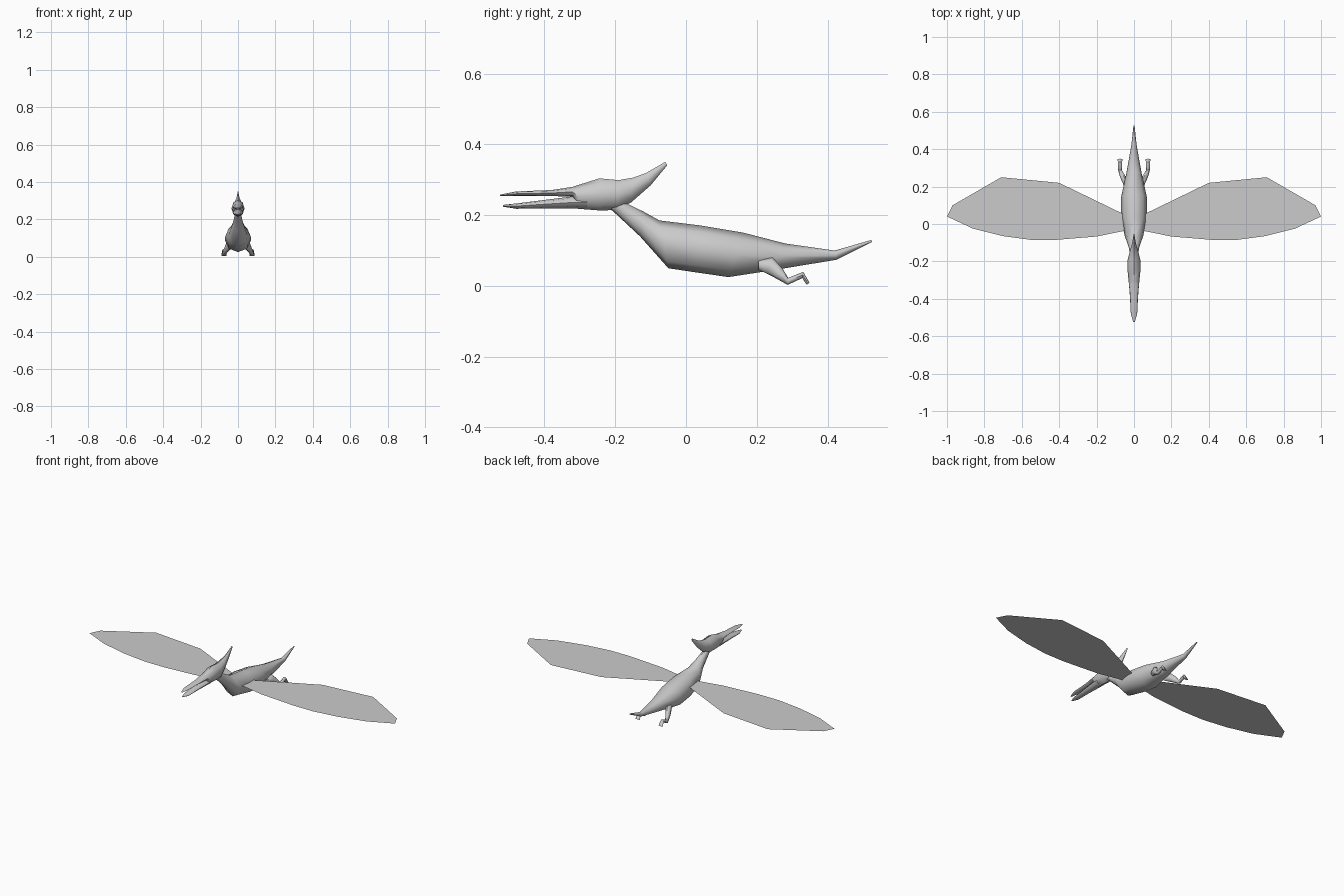
import bpy, bmesh, math
from mathutils import Vector

if "Cube" in bpy.data.objects:
    bpy.data.objects.remove(bpy.data.objects["Cube"])

grey = bpy.data.materials.new("hide_grey")
grey.diffuse_color = (0.6, 0.6, 0.6, 1)
grey.use_nodes = True
grey.node_tree.nodes["Principled BSDF"].inputs["Base Color"].default_value = grey.diffuse_color


def finish(name, bm, smooth=True):
    bmesh.ops.recalc_face_normals(bm, faces=bm.faces)
    mesh = bpy.data.meshes.new(name)
    bm.to_mesh(mesh)
    bm.free()
    mesh.materials.append(grey)
    obj = bpy.data.objects.new(name, mesh)
    bpy.context.collection.objects.link(obj)
    if smooth:
        bpy.ops.object.select_all(action='DESELECT')
        obj.select_set(True)
        bpy.context.view_layer.objects.active = obj
        bpy.ops.object.shade_smooth_by_angle(angle=math.radians(50))
    return obj


def loft(name, stations, sides=8):
    """Skin rings; each station is centre x, top (y, z), bottom (y, z), half width."""
    bm = bmesh.new()
    rings = []
    for cx, top, bot, hw in stations:
        t, b = Vector((cx, *top)), Vector((cx, *bot))
        mid, up = (t + b) / 2, (t - b) / 2
        ring = []
        for i in range(sides):
            a = 2 * math.pi * i / sides
            ring.append(bm.verts.new(mid + up * math.cos(a) + Vector((hw * math.sin(a), 0, 0))))
        rings.append(ring)
    for r, s in zip(rings, rings[1:]):
        for i in range(sides):
            j = (i + 1) % sides
            bm.faces.new((r[i], r[j], s[j], s[i]))
    bm.faces.new(rings[0])
    bm.faces.new(rings[-1])
    return finish(name, bm)


# Neck, torso and tail
loft("body", [
    (0, (-0.18, 0.245), (-0.225, 0.225), 0.017),
    (0, (-0.165, 0.232), (-0.205, 0.21), 0.018),
    (0, (-0.12, 0.21), (-0.13, 0.14), 0.028),
    (0, (-0.075, 0.185), (-0.05, 0.05), 0.05),
    (0, (0.04, 0.171), (0.03, 0.038), 0.07),
    (0, (0.16, 0.151), (0.12, 0.025), 0.07),
    (0, (0.28, 0.12), (0.25, 0.045), 0.042),
    (0, (0.42, 0.1), (0.425, 0.074), 0.014),
    (0, (0.524, 0.13), (0.526, 0.124), 0.003)])

# Upper beak, skull and swept-back crest
loft("head", [
    (0, (-0.525, 0.258), (-0.525, 0.254), 0.004),
    (0, (-0.48, 0.267), (-0.48, 0.254), 0.017),
    (0, (-0.38, 0.271), (-0.38, 0.254), 0.021),
    (0, (-0.32, 0.28), (-0.32, 0.252), 0.027),
    (0, (-0.305, 0.285), (-0.305, 0.218), 0.029),
    (0, (-0.245, 0.304), (-0.24, 0.213), 0.035),
    (0, (-0.19, 0.299), (-0.195, 0.215), 0.034),
    (0, (-0.15, 0.306), (-0.155, 0.236), 0.024),
    (0, (-0.113, 0.319), (-0.1, 0.284), 0.011),
    (0, (-0.058, 0.351), (-0.053, 0.341), 0.002)])

# Lower beak
loft("lower_beak", [
    (0, (-0.517, 0.229), (-0.517, 0.224), 0.004),
    (0, (-0.48, 0.233), (-0.48, 0.218), 0.017),
    (0, (-0.4, 0.243), (-0.4, 0.219), 0.021),
    (0, (-0.32, 0.253), (-0.32, 0.219), 0.027),
    (0, (-0.28, 0.253), (-0.28, 0.218), 0.028)])

# Legs: x, y, z, radius and half width along the limb
limb = [
    (0.040, 0.205, 0.060, 0.014, 0.014),
    (0.050, 0.235, 0.058, 0.024, 0.018),
    (0.064, 0.262, 0.036, 0.017, 0.014),
    (0.075, 0.288, 0.013, 0.010, 0.010),
    (0.075, 0.330, 0.031, 0.009, 0.010),
    (0.075, 0.345, 0.006, 0.005, 0.014)]
for side, label in ((-1, "left_leg"), (1, "right_leg")):
    stations = []
    for k, (x, y, z, r, hw) in enumerate(limb):
        a, b = limb[max(k - 1, 0)], limb[min(k + 1, len(limb) - 1)]
        d = Vector((b[1] - a[1], b[2] - a[2])).normalized()
        n = Vector((-d.y, d.x)) * r
        stations.append((side * x, (y + n.x, z + n.y), (y - n.x, z - n.y), hw))
    loft(label, stations)

# Flat membrane wings
outline = [
    (0.02, 0.03), (0.07, 0.06), (0.40, 0.22), (0.71, 0.25), (0.97, 0.10), (1.0, 0.04),
    (0.86, -0.025), (0.70, -0.065), (0.55, -0.085), (0.42, -0.085), (0.20, -0.067), (0.02, -0.03)]
for side, label in ((-1, "left_wing"), (1, "right_wing")):
    bm = bmesh.new()
    pts = [(side * x, y, 0.122) for x, y in outline]
    if side == 1:
        pts.reverse()  # keep both membranes facing up
    face = bm.faces.new([bm.verts.new(p) for p in pts])
    face.normal_update()
    if face.normal.z < 0:
        face.normal_flip()
    mesh = bpy.data.meshes.new(label)
    bm.to_mesh(mesh)
    bm.free()
    mesh.materials.append(grey)
    bpy.context.collection.objects.link(bpy.data.objects.new(label, mesh))
